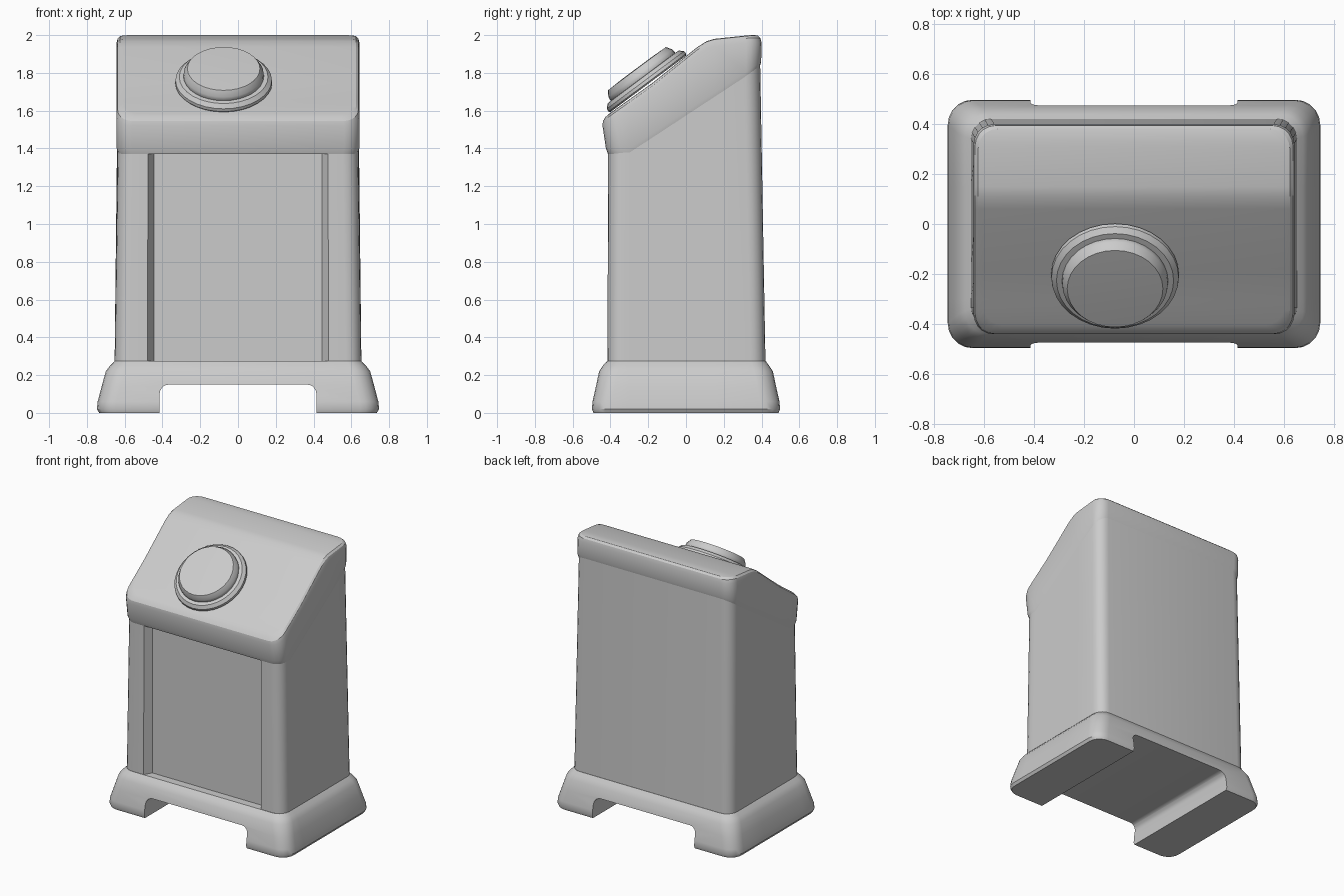
import bpy, bmesh, math
from mathutils import Matrix

if "Cube" in bpy.data.objects:
    bpy.data.objects.remove(bpy.data.objects["Cube"])


def finish(name, bm, angle=35):
    bmesh.ops.recalc_face_normals(bm, faces=bm.faces)
    me = bpy.data.meshes.new(name)
    bm.to_mesh(me)
    bm.free()
    ob = bpy.data.objects.new(name, me)
    bpy.context.collection.objects.link(ob)
    smooth(ob, angle)
    return ob


def smooth(ob, angle=35):
    bpy.ops.object.select_all(action='DESELECT')
    ob.select_set(True)
    bpy.context.view_layer.objects.active = ob
    bpy.ops.object.shade_smooth_by_angle(angle=math.radians(angle))


def interp(table):
    def f(y):
        if y <= table[0][0]:
            return table[0][1]
        for (a, za), (b, zb) in zip(table, table[1:]):
            if y <= b:
                return za + (zb - za) * (y - a) / (b - a)
        return table[-1][1]
    return f


def loft(name, rings, angle=35, mids=(0.15, 0.11, 0.06, -0.18, -0.3), seg=5):
    """Loft rounded rectangles (half width, y front, y back, radius, z function)."""
    bm = bmesh.new()
    loops = []
    for hx, y0, y1, r, z in rings:
        half = []
        for i in range(seg + 1):
            a = math.pi / 2 * (1 - i / seg)
            half.append((hx - r + r * math.cos(a), y1 - r + r * math.sin(a)))
        half += [(hx, m) for m in mids]
        for i in range(seg + 1):
            a = -math.pi / 2 * i / seg
            half.append((hx - r + r * math.cos(a), y0 + r + r * math.sin(a)))
        pts = half + [(-x, y) for x, y in reversed(half)]
        loops.append([bm.verts.new((x, y, z(y) if callable(z) else z)) for x, y in pts])
    n = len(loops[0])
    for a, b in zip(loops, loops[1:]):
        for i in range(n):
            j = (i + 1) % n
            bm.faces.new((a[i], a[j], b[j], b[i]))
    for lp in (loops[0], loops[-1]):
        for i in range(n // 2 - 1):
            bm.faces.new((lp[i], lp[i + 1], lp[n - 2 - i], lp[n - 1 - i]))
    return finish(name, bm, angle)


def prism(name, pts, vec):
    bm = bmesh.new()
    f = bm.faces.new([bm.verts.new(p) for p in pts])
    ext = bmesh.ops.extrude_face_region(bm, geom=[f])
    bmesh.ops.translate(bm, vec=vec, verts=[v for v in ext['geom'] if isinstance(v, bmesh.types.BMVert)])
    return finish(name, bm)


def cut(ob, cutter):
    cutter.hide_render = True
    m = ob.modifiers.new("cut", 'BOOLEAN')
    m.operation, m.solver, m.object = 'DIFFERENCE', 'EXACT', cutter
    bpy.ops.object.select_all(action='DESELECT')
    bpy.context.view_layer.objects.active = ob
    ob.select_set(True)
    bpy.ops.object.modifier_apply(modifier=m.name)
    bpy.data.objects.remove(cutter)
    smooth(ob)


# Base plinth with a rounded channel leaving two feet
base = loft("base_plinth", [
    (0.735, -0.49, 0.49, 0.09, 0.0),
    (0.747, -0.498, 0.498, 0.10, 0.02),
    (0.743, -0.495, 0.495, 0.10, 0.06),
    (0.722, -0.477, 0.477, 0.10, 0.14),
    (0.700, -0.46, 0.46, 0.10, 0.22),
    (0.678, -0.44, 0.44, 0.09, 0.25),
    (0.652, -0.418, 0.422, 0.08, 0.275)])
w, h, r = 0.415, 0.15, 0.05
arc = [(w - r + r * math.cos(math.radians(t)), h - r + r * math.sin(math.radians(t)))
       for t in range(0, 91, 18)]
half = [(w, -0.1)] + arc
cut(base, prism("channel_cutter", [(x, -0.7, z) for x, z in half] +
                [(-x, -0.7, z) for x, z in reversed(half)], (0, 1.4, 0)))

# Main cabinet with a recessed front panel
under = interp([(-0.3, 1.37), (0.4, 1.83)])
body = loft("cabinet_body", [
    (0.654, -0.416, 0.422, 0.08, 0.2),
    (0.636, -0.412, 0.392, 0.08, lambda y: under(y) + 0.06)])
cut(body, prism("panel_cutter", [(-0.50, -0.45, 0.25), (0.50, -0.45, 0.25),
                                 (0.445, -0.36, 0.25), (-0.445, -0.36, 0.25)], (0, 0, 1.4)))

# Sloped hood
top = interp([(-0.44, 1.56), (-0.18, 1.745), (0.06, 1.937), (0.11, 1.968), (0.15, 1.98), (0.34, 2.0)])
loft("sloped_hood", [
    (0.635, -0.413, 0.388, 0.08, under),
    (0.642, -0.424, 0.398, 0.08, lambda y: under(y) + 0.03),
    (0.643, -0.442, 0.400, 0.08, lambda y: top(y) - 0.04),
    (0.637, -0.440, 0.394, 0.08, lambda y: top(y) - 0.015),
    (0.625, -0.425, 0.382, 0.08, lambda y: top(y) - 0.003),
    (0.605, -0.405, 0.365, 0.08, top)], angle=25)


# Round button and its collar on the slope
def disc(name, profile):
    bm = bmesh.new()
    n = 32
    loops = [[bm.verts.new((rr * math.cos(2 * math.pi * i / n), rr * math.sin(2 * math.pi * i / n), z))
              for i in range(n)] for rr, z in profile]
    for a, b in zip(loops, loops[1:]):
        for i in range(n):
            bm.faces.new((a[i], a[(i + 1) % n], b[(i + 1) % n], b[i]))
    bm.faces.new(loops[0])
    bm.faces.new(loops[-1])
    ob = finish(name, bm)
    ob.matrix_world = Matrix.Translation((-0.076, -0.2, 1.742)) @ Matrix.Rotation(math.radians(36.7), 4, 'X')


disc("button_collar", [(0.25, 0), (0.257, 0.008), (0.255, 0.025), (0.235, 0.045), (0.2, 0.047)])
disc("button", [(0.205, 0.03), (0.213, 0.05), (0.211, 0.07), (0.192, 0.1), (0.1, 0.103)])
